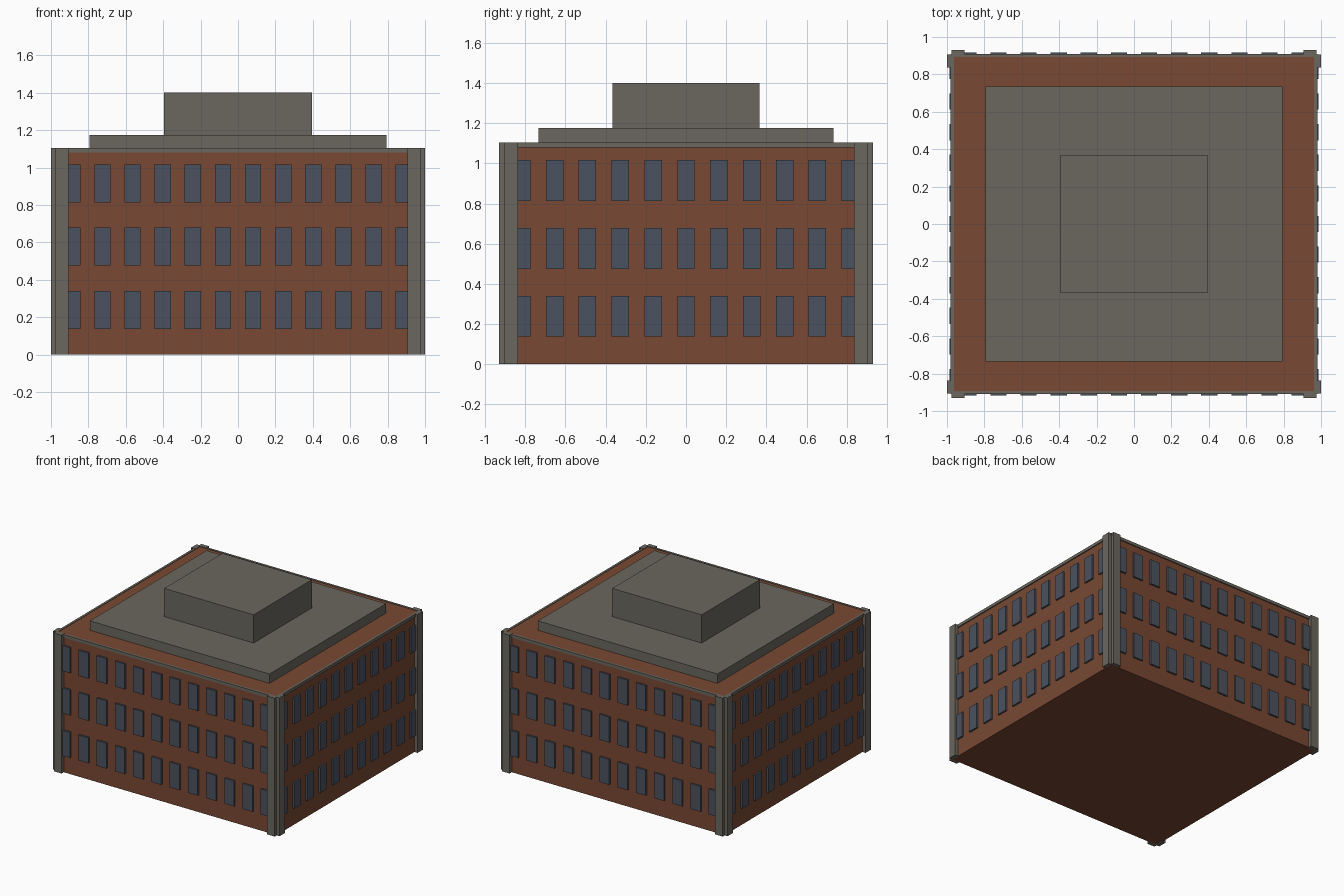
import bpy
import bmesh
from mathutils import Matrix, Vector

cube = bpy.data.objects.get("Cube")
if cube:
    bpy.data.objects.remove(cube, do_unlink=True)


def material(name, rgb):
    mat = bpy.data.materials.new(name)
    mat.use_nodes = True
    mat.diffuse_color = (*rgb, 1)
    mat.node_tree.nodes["Principled BSDF"].inputs["Base Color"].default_value = (*rgb, 1)
    return mat


brick = material("red_brick", (0.19, 0.066, 0.033))
stone = material("grey_stone", (0.147, 0.136, 0.112))
glass = material("blue_grey_glass", (0.07, 0.085, 0.115))


def boxes(name, mat, spans):
    """One object made of boxes, each given by its low and high corner."""
    bm = bmesh.new()
    for low, high in spans:
        low, high = Vector(low), Vector(high)
        place = Matrix.Translation((low + high) / 2) @ Matrix.Diagonal((*(high - low), 1))
        bmesh.ops.create_cube(bm, size=1, matrix=place)
    mesh = bpy.data.meshes.new(name)
    bm.to_mesh(mesh)
    bm.free()
    mesh.materials.append(mat)
    obj = bpy.data.objects.new(name, mesh)
    bpy.context.collection.objects.link(obj)
    return obj


def wall_box(axis, side, centre, half, z0, z1, proud):
    """Box on one wall; axis 0 lies on an x wall, axis 1 on a y wall."""
    inner, outer = WALL[axis] - 0.01, WALL[axis] + proud
    out = sorted((side * inner, side * outer))
    along = (centre - half, centre + half)
    pairs = (out, along) if axis == 0 else (along, out)
    return [(pairs[0][i], pairs[1][i], (z0, z1)[i]) for i in (0, 1)]


WALL = (0.972, 0.902)
ROOF = 1.1
WX, WY = WALL

# Brick block
boxes("brick_walls", brick, [((-WX, -WY, 0), (WX, WY, ROOF))])

# Stepped roof storeys
boxes("roof_slab", stone, [((-0.793, -0.735, ROOF - 0.01), (0.793, 0.735, 1.175))])
boxes("roof_penthouse", stone, [((-0.395, -0.367, 1.165), (0.395, 0.367, 1.4))])

# Walls: front, back, right and left
for axis, side, label in ((1, -1, "front"), (1, 1, "back"), (0, -1, "right"), (0, 1, "left")):
    length = WALL[1 - axis]

    # Windows in three storeys; the end ones run behind the corner piers
    count, pitch = ((11, 0.1636), (12, 0.161))[axis]
    panes = [
        wall_box(axis, side, (i - (count - 1) / 2) * pitch, 0.0435, z, z + 0.203, 0.014)
        for i in range(count) for z in (0.137, 0.475, 0.813)
    ]
    boxes(label + "_windows", glass, panes)

    # Cornice strip, just above the roof surface
    boxes(label + "_cornice", stone,
          [wall_box(axis, side, 0, length + 0.008, 1.079, ROOF + 0.003, 0.008)])

    # Corner piers at both ends of the wall
    boxes(label + "_corner_piers", stone,
          [wall_box(axis, side, end * (length - 0.031), 0.034, 0, ROOF + 0.004, 0.028)
           for end in (-1, 1)])
